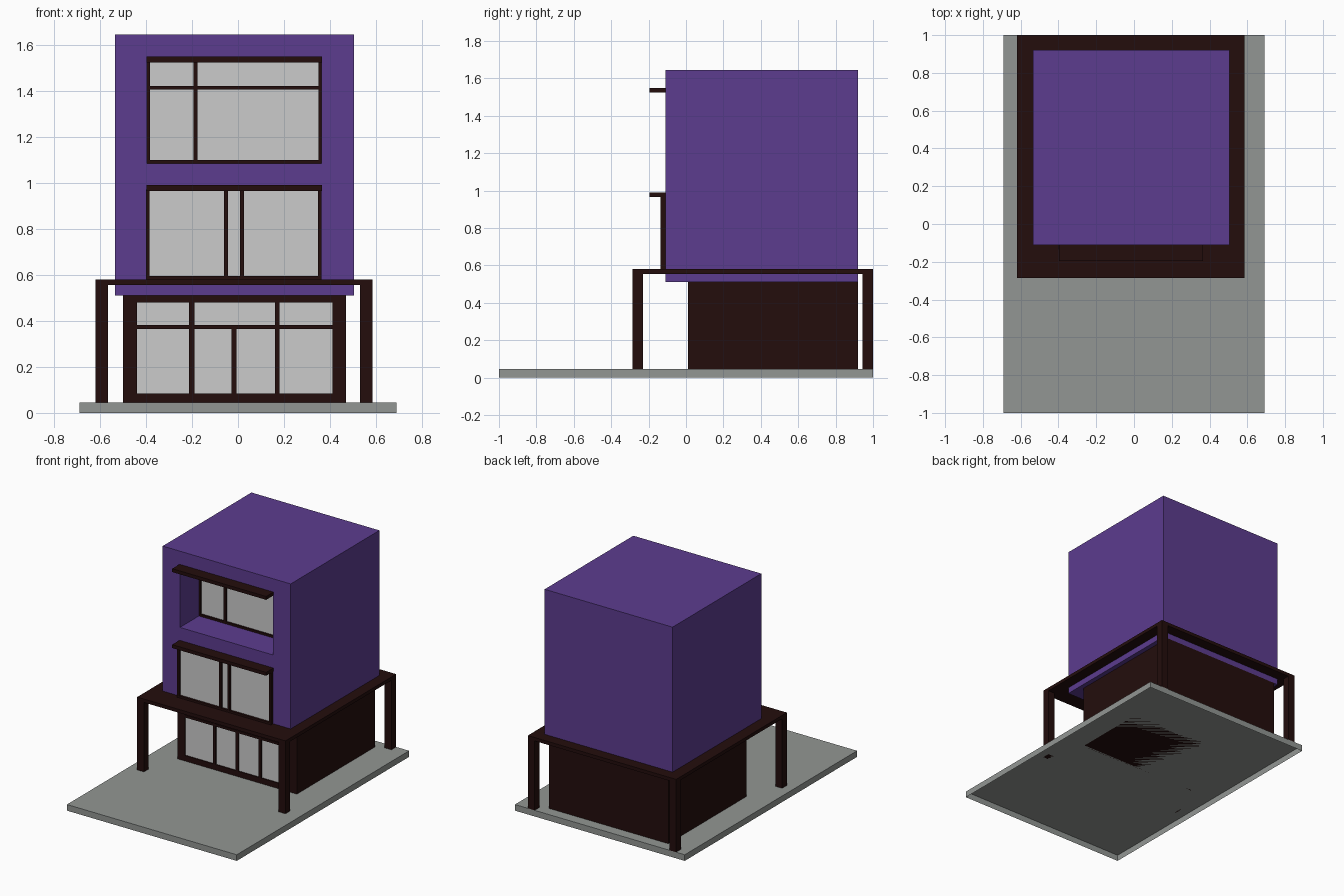
import bpy
import bmesh

if "Cube" in bpy.data.objects:
    bpy.data.objects.remove(bpy.data.objects["Cube"], do_unlink=True)


def material(name, color):
    mat = bpy.data.materials.new(name)
    mat.use_nodes = True
    mat.diffuse_color = (*color, 1)
    bsdf = next(n for n in mat.node_tree.nodes if n.type == 'BSDF_PRINCIPLED')
    bsdf.inputs["Base Color"].default_value = (*color, 1)
    return mat


purple = material("purple render", (0.107, 0.045, 0.275))
dark = material("dark brown timber", (0.0168, 0.004, 0.0037))
glass = material("pale glass", (0.6, 0.6, 0.6))
concrete = material("grey concrete", (0.288, 0.305, 0.292))


def add_box(bm, x, y, z):
    verts = bmesh.ops.create_cube(bm, size=1)["verts"]
    for v in verts:
        v.co = [r[0] if c < 0 else r[1] for c, r in zip(v.co, (x, y, z))]


def finish(name, bm, mat):
    bmesh.ops.recalc_face_normals(bm, faces=bm.faces)
    mesh = bpy.data.meshes.new(name)
    bm.to_mesh(mesh)
    bm.free()
    mesh.materials.append(mat)
    obj = bpy.data.objects.new(name, mesh)
    bpy.context.collection.objects.link(obj)
    return obj


def boxes(name, mat, *ranges):
    bm = bmesh.new()
    for r in ranges:
        add_box(bm, *r)
    return finish(name, bm, mat)


def window(name, x, z, front, back, border, mullions, transom=None):
    """Frame bars and one glass plate; mullions are (x0, x1, top)."""
    left, right, bottom, top = border
    depth = (front, back)
    bars = [((x[0], left), depth, z), ((right, x[1]), depth, z),
            ((left, right), depth, (z[0], bottom)),
            ((left, right), depth, (top, z[1]))]
    bars += [((a, b), depth, (bottom, t or top)) for a, b, t in mullions]
    if transom:
        bars.append(((left, right), depth, transom))
    boxes(name + "_frame", dark, *bars)
    pane = front + (back - front) * 0.6
    boxes(name + "_glass", glass, ((left, right), (pane, pane + 0.004), (bottom, top)))


# Base slab, a shallow tray open underneath
bm = bmesh.new()
add_box(bm, (-0.69, 0.69), (-1, 1), (0, 0.045))
bm.normal_update()
bmesh.ops.delete(bm, geom=[f for f in bm.faces if f.normal.z < -0.5], context='FACES_ONLY')
finish("base_slab", bm, concrete)

# Ground floor
boxes("ground_floor_walls", dark, ((-0.5, 0.47), (0.025, 0.92), (0.045, 0.512)))
window("ground_window", (-0.5, 0.47), (0.045, 0.51), 0.012, 0.026,
       (-0.44, 0.41, 0.085, 0.48),
       [(-0.213, -0.19, None), (0.16, 0.18, None), (-0.028, -0.006, 0.365)],
       (0.365, 0.382))

# Terrace deck on four posts
boxes("terrace_deck", dark, ((-0.62, 0.585), (-0.285, 1), (0.555, 0.58)))
boxes("terrace_posts", dark, *[(px, py, (0.045, 0.556))
                               for px in ((-0.62, -0.565), (0.53, 0.585))
                               for py in ((-0.285, -0.23), (0.945, 1))])

# Upper block with a recessed loggia pushed into the front face
bm = bmesh.new()
add_box(bm, (-0.535, 0.505), (-0.11, 0.92), (0.51, 1.645))
bm.normal_update()
face = next(f for f in bm.faces if f.normal.y < -0.5)
bmesh.ops.inset_region(bm, faces=[face], thickness=0.1)
for v in face.verts:
    v.co.x = -0.395 if v.co.x < 0 else 0.362
    v.co.z = 1.085 if v.co.z < 1.1 else 1.545
inner = bmesh.ops.extrude_discrete_faces(bm, faces=[face])["faces"][0]
for v in inner.verts:
    v.co.y = 0.13
finish("upper_block", bm, purple)

# Upper windows
window("middle_window", (-0.4, 0.362), (0.58, 0.97), -0.135, -0.109,
       (-0.385, 0.347, 0.595, 0.964),
       [(-0.061, -0.044, None), (0.009, 0.025, None)])
window("top_window", (-0.395, 0.362), (1.085, 1.545), 0.11, 0.131,
       (-0.382, 0.349, 1.1, 1.524),
       [(-0.193, -0.176, None)], (1.405, 1.421))

# Canopies over the upper windows
for name, z in (("middle_canopy", 0.965), ("top_canopy", 1.523)):
    boxes(name, dark, ((-0.398, 0.365), (-0.195, -0.109), (z, z + 0.025)))
